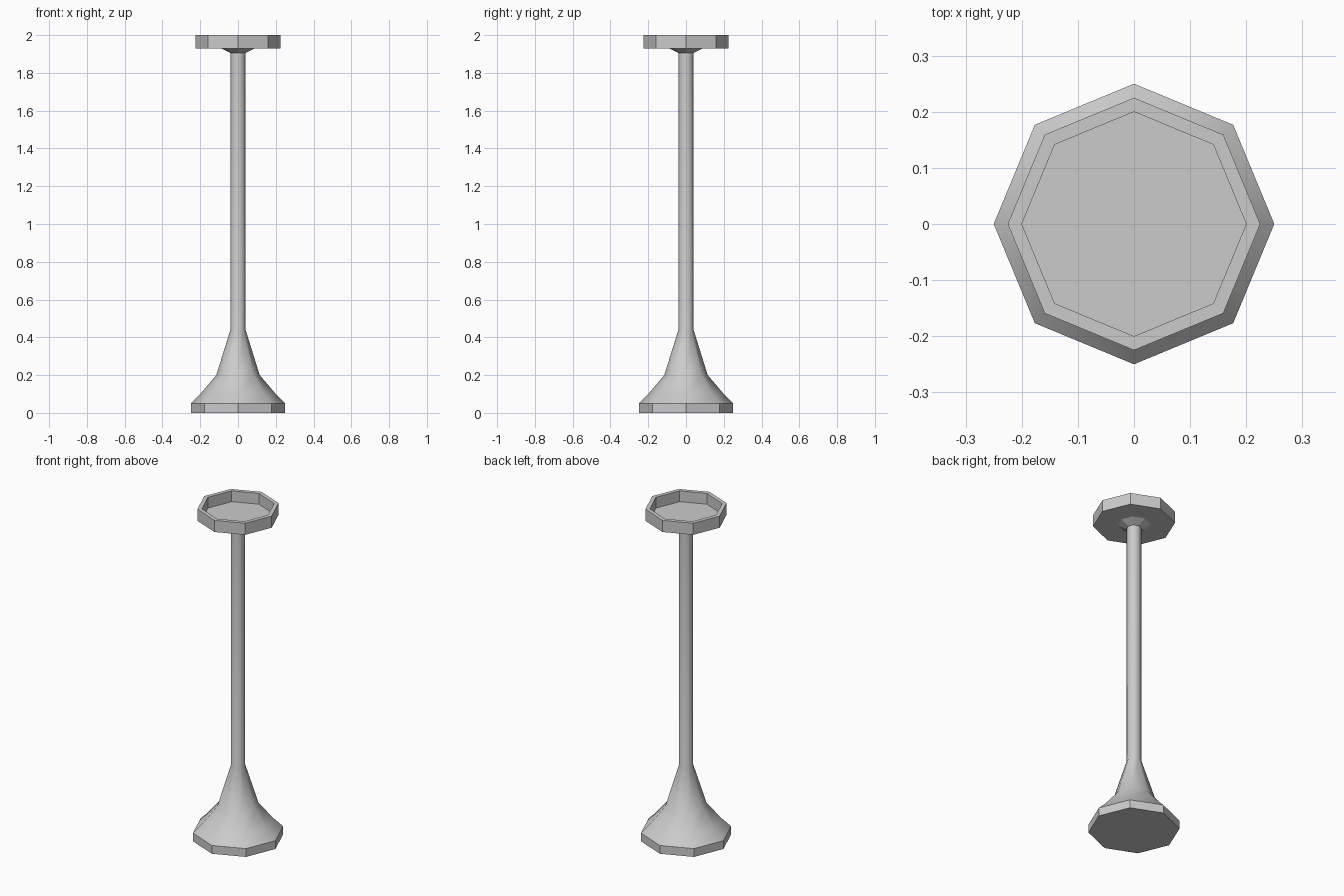
import bpy, bmesh, math

if "Cube" in bpy.data.objects:
    bpy.data.objects.remove(bpy.data.objects["Cube"])

SIDES = 8

def lathe(name, profile, smooth=False):
    """Revolve (radius, z) points into a closed octagonal solid."""
    bm = bmesh.new()
    rings = []
    for r, z in profile:
        rings.append([bm.verts.new((r * math.cos(2 * math.pi * i / SIDES),
                                    r * math.sin(2 * math.pi * i / SIDES), z))
                      for i in range(SIDES)])
    for a, b in zip(rings, rings[1:]):
        for i in range(SIDES):
            j = (i + 1) % SIDES
            f = bm.faces.new((a[i], a[j], b[j], b[i]))
            f.smooth = smooth
    bm.faces.new(rings[0][::-1])
    bm.faces.new(rings[-1])
    # keep end caps crisp
    for e in bm.edges:
        if any(len(f.verts) == SIDES for f in e.link_faces):
            e.smooth = False
    bmesh.ops.recalc_face_normals(bm, faces=bm.faces[:])
    mesh = bpy.data.meshes.new(name)
    bm.to_mesh(mesh)
    bm.free()
    obj = bpy.data.objects.new(name, mesh)
    bpy.context.collection.objects.link(obj)
    return obj

# Flat-sided foot plate
lathe("foot_plate", [(0.25, 0.0), (0.25, 0.05)])

# Flared base running into the slim pole
lathe("flared_pole", [(0.25, 0.05), (0.20, 0.10), (0.115, 0.20),
                      (0.04, 0.44), (0.04, 1.91)], smooth=True)

# Collar beneath the dish
lathe("collar", [(0.04, 1.905), (0.09, 1.93)])

# Shallow dish with raised rim
lathe("dish", [(0.225, 1.93), (0.225, 2.0), (0.20, 2.0), (0.20, 1.935)])
